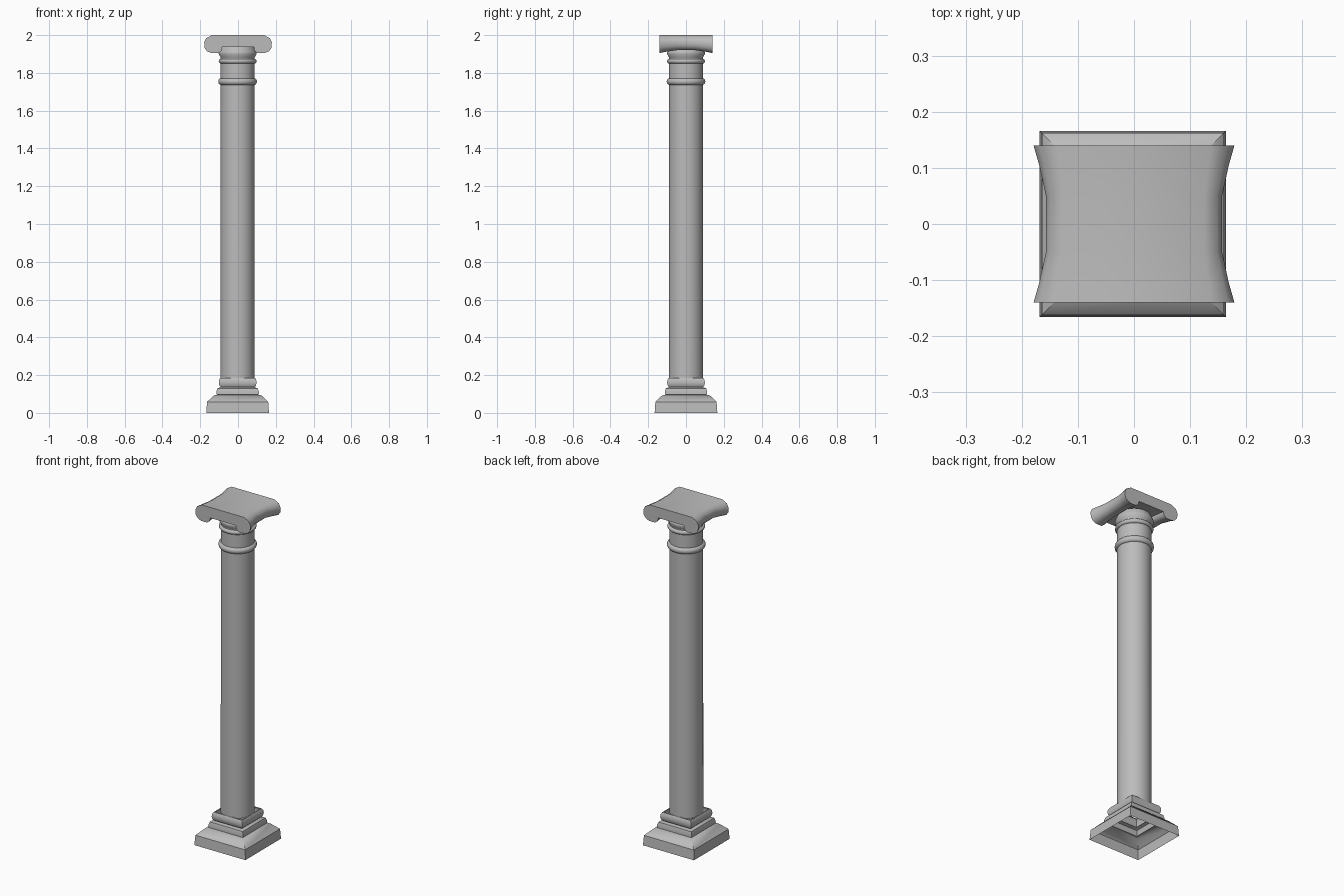
import bpy, bmesh, math

cube = bpy.data.objects.get("Cube")
if cube:
    bpy.data.objects.remove(cube, do_unlink=True)

stone = bpy.data.materials.new("grey stone")
stone.use_nodes = True
COLOUR = (0.5, 0.5, 0.5, 1)
stone.diffuse_color = COLOUR
stone.node_tree.nodes["Principled BSDF"].inputs["Base Color"].default_value = COLOUR

AXIS_X = -0.002  # the column sits a touch off centre


def loft(name, rings, angle, caps=False):
    """Bridge closed rings of points into one smooth-shaded surface."""
    bm = bmesh.new()
    loops = [[bm.verts.new(p) for p in ring] for ring in rings]
    n = len(loops[0])
    for a, b in zip(loops, loops[1:]):
        for i in range(n):
            j = (i + 1) % n
            bm.faces.new((a[i], a[j], b[j], b[i]))
    if caps:
        bm.faces.new(loops[0])
        bm.faces.new(loops[-1])
        bmesh.ops.recalc_face_normals(bm, faces=bm.faces)
    mesh = bpy.data.meshes.new(name)
    bm.to_mesh(mesh)
    bm.free()
    mesh.materials.append(stone)
    obj = bpy.data.objects.new(name, mesh)
    bpy.context.collection.objects.link(obj)
    bpy.ops.object.select_all(action='DESELECT')
    obj.select_set(True)
    bpy.context.view_layer.objects.active = obj
    bpy.ops.object.shade_smooth_by_angle(angle=math.radians(angle))
    return obj


def turned(name, profile, sides=32, angle=50):
    """Sweep (half width, height) points around the axis; 4 sides make a square."""
    turn = math.pi / sides
    grow = 1 / math.cos(turn) if sides == 4 else 1
    steps = [turn + math.tau * i / sides for i in range(sides)]
    rings = [[(AXIS_X + r * grow * math.cos(t), r * grow * math.sin(t), z)
              for t in steps] for r, z in profile]
    return loft(name, rings, angle)


# Square stepped base, open underneath
turned("base_plinth", [(0.166, 0), (0.162, 0.058), (0.126, 0.093), (0.106, 0.095)], 4, 40)
turned("base_middle_step", [(0.106, 0.095), (0.112, 0.098), (0.112, 0.112),
                            (0.107, 0.13), (0.09, 0.136)], 4, 40)
turned("base_top_step", [(0.09, 0.136), (0.097, 0.145), (0.1, 0.16),
                         (0.098, 0.175), (0.092, 0.186), (0.086, 0.186)], 4, 40)

# Round shaft
turned("shaft", [(0.091, 0.18), (0.09, 1.9)])


# Rounded collars on the shaft
def collar(name, z, half_height, reach):
    pts = [(0.088 + reach * math.cos(a), z + half_height * math.sin(a))
           for a in [math.radians(d) for d in range(-90, 91, 30)]]
    turned(name, pts)


collar("lower_collar", 1.754, 0.018, 0.015)
collar("upper_collar", 1.862, 0.013, 0.013)

# Cushion under the capital
turned("capital_cushion", [(0.088, 1.872), (0.092, 1.885), (0.102, 1.902),
                           (0.1, 1.91), (0.086, 1.94)])

# Capital: slab with a rolled scroll on each side, pinched between front and back
half = [(0.084, 1.938), (0.087, 1.918), (0.103, 1.905), (0.142, 1.905),
        (0.163, 1.914), (0.177, 1.932), (0.179, 1.962), (0.168, 1.984), (0.138, 2.0)]
outline = half + [(-x, z) for x, z in reversed(half)]


def station(y, shrink, lift):
    ring = []
    for x, z in outline:
        outer = max(0, abs(x) - 0.084) / 0.095
        ring.append((math.copysign(abs(x) - shrink * outer, x), y,
                     z + lift * (2 - z) / 0.095))
    return ring


spots = [(0.14, 0, 0), (0.105, 0.010, 0.007), (0.05, 0.022, 0.015)]
spots += [(-y, s, l) for y, s, l in reversed(spots)]
loft("scroll_capital", [station(*s) for s in spots], 45, caps=True)
